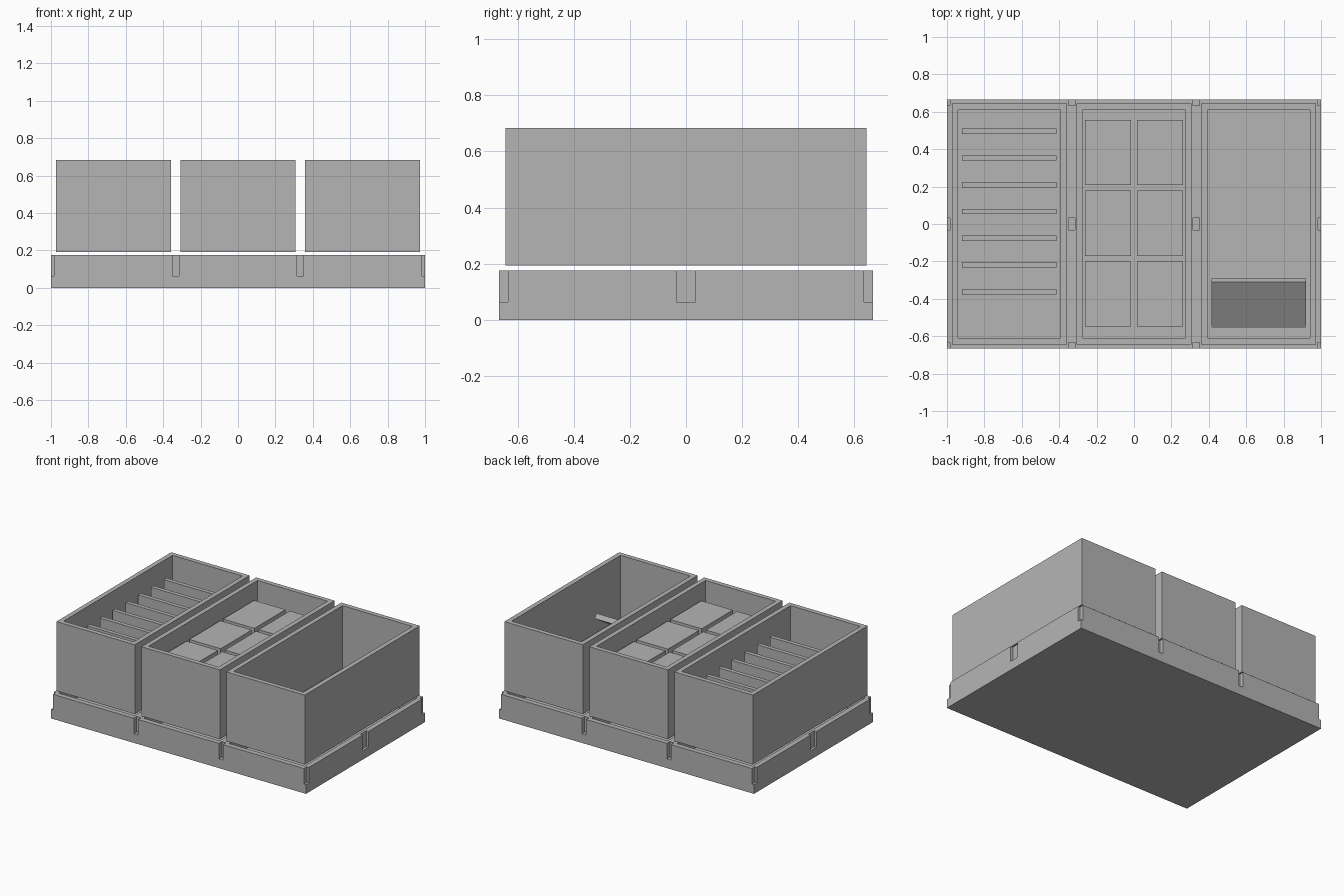
import bpy
import bmesh
import math
from mathutils import Matrix, Vector

default = bpy.data.objects.get("Cube")
if default:
    bpy.data.objects.remove(default, do_unlink=True)

grey = bpy.data.materials.new("plain_grey")
grey.use_nodes = True
grey.diffuse_color = (0.46, 0.46, 0.46, 1)
grey.node_tree.nodes["Principled BSDF"].inputs["Base Color"].default_value = (0.46, 0.46, 0.46, 1)


def add_block(bm, size, centre):
    """Add a box of the given size to a bmesh."""
    scale = Matrix.Diagonal(Vector((*size, 1)))
    bmesh.ops.create_cube(bm, size=1, matrix=Matrix.Translation(centre) @ scale)


def finish(name, bm):
    """Turn a bmesh into a grey object."""
    mesh = bpy.data.meshes.new(name)
    bm.to_mesh(mesh)
    bm.free()
    mesh.materials.append(grey)
    obj = bpy.data.objects.new(name, mesh)
    bpy.context.collection.objects.link(obj)
    return obj


def block(name, size, centre):
    bm = bmesh.new()
    add_block(bm, size, centre)
    return finish(name, bm)


CELL = 2 / 3
BASE_TOP, SLOT_FLOOR = 0.175, 0.064
BOX_BOTTOM, BOX_TOP, WALL = 0.193, 0.684, 0.047
FLOOR = BOX_BOTTOM + WALL
BOX_X, BOX_Y = 0.615, 1.286
INSERT_TOP = 0.567
columns = {"left": CELL, "middle": 0, "right": -CELL}

# Base tray: one recess per column and connector slots on the grid corners
base = block("base_tray", (2, 2 * CELL, BASE_TOP), (0, 0, BASE_TOP / 2))
bm = bmesh.new()
cut_height = 0.3
cut_z = SLOT_FLOOR + cut_height / 2
for x in columns.values():
    add_block(bm, (CELL - 0.072, 2 * CELL - 0.072, cut_height), (x, 0, cut_z))
for i in range(4):
    for j in (-1, 0, 1):
        add_block(bm, (0.034, 0.066, cut_height), (-1 + i * CELL, j * CELL, cut_z))
cutter = finish("tray_cutter", bm)
cutter.hide_render = True
cut = base.modifiers.new("recesses_and_slots", 'BOOLEAN')
cut.operation, cut.solver, cut.object = 'DIFFERENCE', 'EXACT', cutter
bpy.context.view_layer.objects.active = base
bpy.ops.object.modifier_apply(modifier=cut.name)
bpy.data.objects.remove(cutter, do_unlink=True)

# Three open boxes
for side, x in columns.items():
    bm = bmesh.new()
    height = BOX_TOP - BOX_BOTTOM
    add_block(bm, (BOX_X, BOX_Y, height), (x, 0, BOX_BOTTOM + height / 2))
    top = max(bm.faces, key=lambda f: f.calc_center_median().z)
    bmesh.ops.inset_region(bm, faces=[top], thickness=WALL)
    inner = bmesh.ops.extrude_discrete_faces(bm, faces=[top])["faces"][0]
    bmesh.ops.translate(bm, verts=inner.verts, vec=(0, 0, FLOOR - BOX_TOP))
    finish(side + "_box", bm)

# Upright dividers in the right box
insert_h = INSERT_TOP - FLOOR
insert_z = FLOOR + insert_h / 2
for i in range(7):
    block(f"divider_{i + 1}", (0.505, 0.029, insert_h),
          (columns["right"], 0.067 + (i - 3) * 0.143, insert_z))

# Two by three raised blocks in the middle box
for i in (-1, 1):
    for j in (-1, 0, 1):
        block(f"raised_block_{(j + 1) * 2 + (i + 1) // 2 + 1}", (0.246, 0.348, insert_h),
              (i * 0.14, 0.004 + j * 0.378, insert_z))

# Sloping ramp plate in the left box
ramp = block("ramp_plate", (0.505, 0.295, 0.036), (0, 0, 0))
ramp.rotation_euler.x = math.radians(32)
ramp.location = (columns["left"], -0.425, 0.3)
